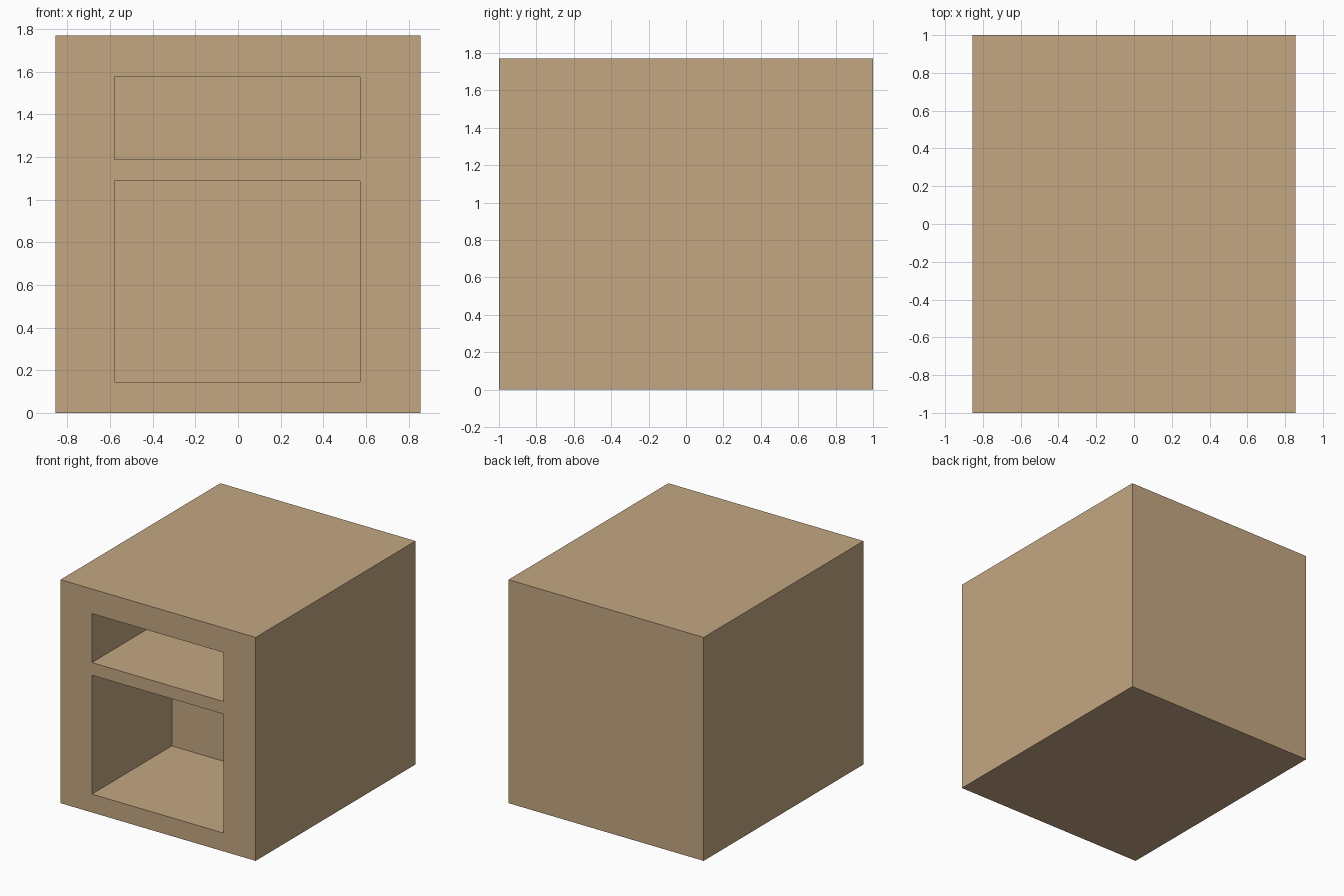
import bpy

if "Cube" in bpy.data.objects:
    bpy.data.objects.remove(bpy.data.objects["Cube"])

wood = bpy.data.materials.new("tan_wood")
wood.diffuse_color = (0.552, 0.386, 0.223, 1.0)
wood.use_nodes = True
wood.node_tree.nodes["Principled BSDF"].inputs["Base Color"].default_value = wood.diffuse_color


def box(name, x, y, z):
    """Box spanning the given (low, high) ranges."""
    centre = [(a + b) / 2 for a, b in (x, y, z)]
    bpy.ops.mesh.primitive_cube_add(size=1, location=centre)
    ob = bpy.context.object
    ob.name = name
    ob.scale = [b - a for a, b in (x, y, z)]
    bpy.ops.object.transform_apply(location=True, rotation=False, scale=True)
    ob.data.materials.append(wood)
    return ob


# Solid cabinet body
body = box("cabinet_body", (-0.855, 0.855), (-1, 1), (0, 1.77))

# Two compartments recessed from the front to half the depth
for name, z in (("lower_compartment", (0.145, 1.087)),
                ("upper_compartment", (1.187, 1.575))):
    cutter = box(name + "_cutter", (-0.58, 0.573), (-1.2, 0), z)
    cutter.hide_render = True
    cutter.display_type = 'WIRE'
    cut = body.modifiers.new(name, 'BOOLEAN')
    cut.operation = 'DIFFERENCE'
    cut.solver = 'EXACT'
    cut.object = cutter
